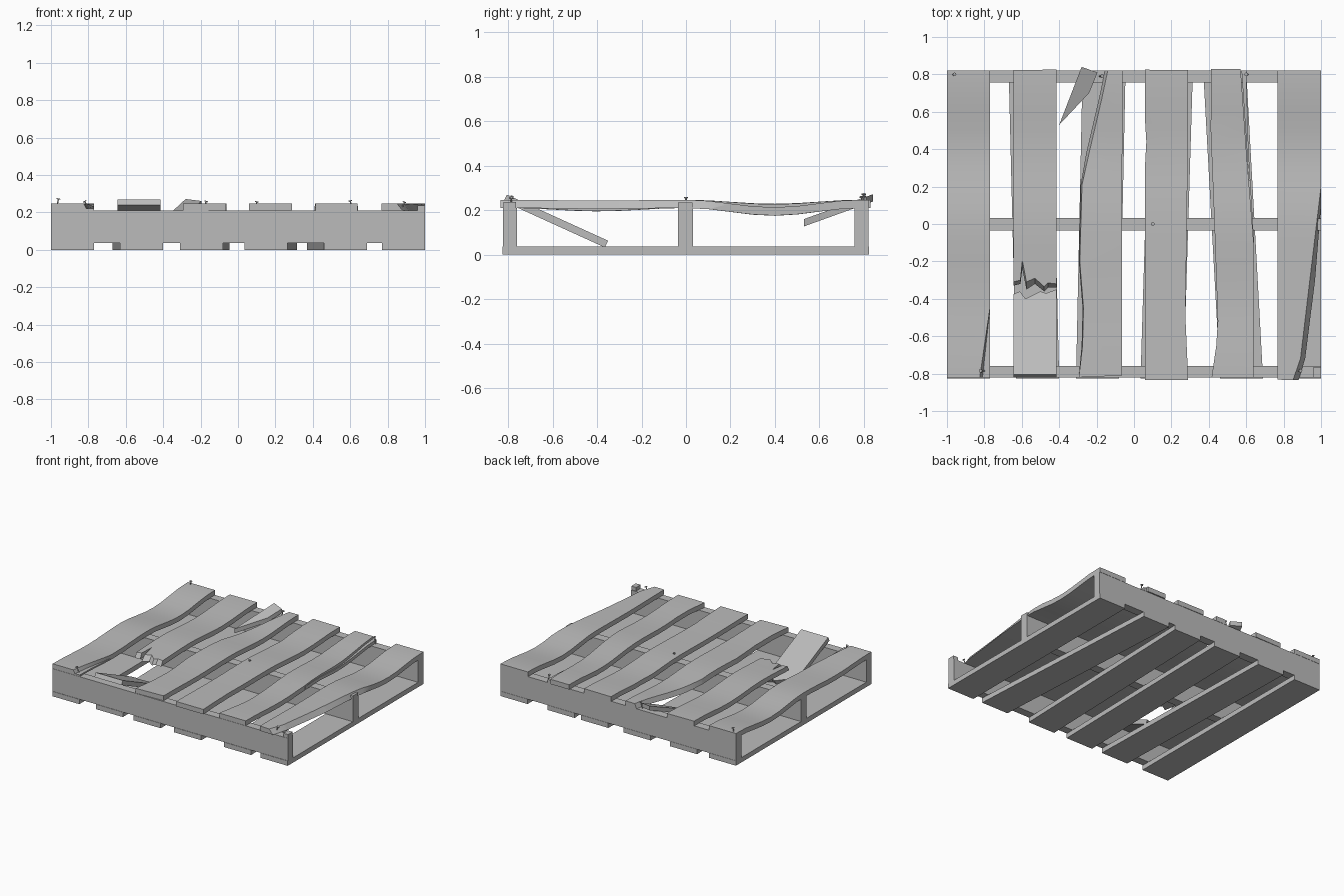
import bpy, bmesh, math
from mathutils import Matrix, Vector

cube = bpy.data.objects.get("Cube")
if cube:
    bpy.data.objects.remove(cube, do_unlink=True)

GREY = (0.5, 0.5, 0.5, 1)
wood = bpy.data.materials.new("weathered_grey")
wood.use_nodes = True
wood.diffuse_color = GREY
wood.node_tree.nodes["Principled BSDF"].inputs["Base Color"].default_value = GREY

BASE, TOP, THICK = 0.21, 0.247, 0.037
BACK, FRONT = 0.822, -0.825


def finish(name, bm):
    bmesh.ops.recalc_face_normals(bm, faces=bm.faces)
    mesh = bpy.data.meshes.new(name)
    bm.to_mesh(mesh)
    bm.free()
    mesh.materials.append(wood)
    obj = bpy.data.objects.new(name, mesh)
    bpy.context.collection.objects.link(obj)
    bpy.ops.object.select_all(action='DESELECT')
    obj.select_set(True)
    bpy.context.view_layer.objects.active = obj
    bpy.ops.object.shade_smooth_by_angle(angle=math.radians(30))
    return obj


def plank(name, outline, under=None, low=BASE, high=TOP, sag=(0, 0), slope=None):
    """Prism between two outlines; sag = (front dip, back dip), slope = (y0, z per y)."""
    under = under or outline
    bm = bmesh.new()
    t = [bm.verts.new((x, y, high)) for x, y in outline]
    b = [bm.verts.new((x, y, low)) for x, y in under]
    bm.faces.new(t)
    bm.faces.new(b[::-1])
    n = len(t)
    for i in range(n):
        j = (i + 1) % n
        bm.faces.new((t[i], b[i], b[j], t[j]))
    if any(sag):
        for k in range(-8, 9):
            geom = bm.verts[:] + bm.edges[:] + bm.faces[:]
            bmesh.ops.bisect_plane(bm, geom=geom, plane_co=(0, k * 0.1, 0), plane_no=(0, 1, 0))
    for v in bm.verts:
        y = v.co.y
        if abs(y) < 0.79:
            v.co.z -= sag[y > 0] * math.sin(math.pi * abs(y) / 0.79) ** 2
        if slope:
            v.co.z += (y - slope[0]) * slope[1]
    return finish(name, bm)


def box(name, x0, x1, y0, y1, z0, z1):
    return plank(name, [(x0, y0), (x1, y0), (x1, y1), (x0, y1)], low=z0, high=z1)


# Three upright stringers
for label, y0, y1 in (("front", -0.822, -0.76), ("middle", -0.035, 0.032), ("back", 0.757, 0.82)):
    box(label + "_stringer", -1, 1, y0, y1, 0.036, BASE)

# Bottom boards, some nailed on askew: front left edge, back left edge
for i, (f, b) in enumerate(((-1, -1), (-0.63, -0.67), (-0.31, -0.275), (0.035, 0.085),
                            (0.46, 0.37), (0.77, 0.77))):
    w = 0.23
    plank(f"bottom_board_{i + 1}", [(f, FRONT), (f + w, FRONT), (b + w, BACK), (b, BACK)],
          low=0, high=0.037)

# Top board with a split front corner
plank("top_board_1",
      [(-1, -0.82), (-0.825, -0.82), (-0.77, -0.45), (-0.77, BACK), (-1, BACK)],
      [(-1, -0.82), (-0.805, -0.82), (-0.77, -0.45), (-0.77, BACK), (-1, BACK)],
      sag=(0.015, 0.035))
plank("split_corner_1", [(-0.81, -0.82), (-0.77, -0.82), (-0.77, -0.45)], high=0.222,
      sag=(0.015, 0))

# Snapped top board: the rear part lies flat, the front part has fallen inwards
plank("snapped_board_rear",
      [(-0.645, -0.31), (-0.607, -0.30), (-0.597, -0.195), (-0.575, -0.31), (-0.53, -0.29),
       (-0.48, -0.335), (-0.46, -0.315), (-0.415, -0.32), (-0.415, 0.826), (-0.645, BACK)],
      [(-0.645, -0.33), (-0.607, -0.32), (-0.597, -0.24), (-0.575, -0.35), (-0.53, -0.32),
       (-0.48, -0.36), (-0.46, -0.34), (-0.415, -0.34), (-0.415, 0.826), (-0.645, BACK)],
      sag=(0.012, 0.02))
plank("snapped_board_front",
      [(-0.645, -0.805), (-0.415, -0.805), (-0.415, -0.35), (-0.47, -0.37), (-0.5, -0.36),
       (-0.58, -0.40), (-0.61, -0.36), (-0.645, -0.375)],
      [(-0.645, -0.82), (-0.415, -0.82), (-0.415, -0.365), (-0.47, -0.385), (-0.5, -0.375),
       (-0.58, -0.415), (-0.61, -0.375), (-0.645, -0.39)],
      low=0.235, high=0.272, slope=(-0.81, -0.455))

# Top board with its rear corner torn off, and the loose shard
plank("torn_board",
      [(-0.295, -0.82), (-0.065, -0.81), (-0.062, BACK), (-0.14, BACK), (-0.17, 0.68),
       (-0.24, 0.38), (-0.278, 0.21), (-0.29, -0.2), (-0.27, -0.45), (-0.275, -0.65)],
      [(-0.295, -0.82), (-0.065, -0.81), (-0.062, BACK), (-0.155, BACK), (-0.185, 0.68),
       (-0.255, 0.38), (-0.285, 0.21), (-0.295, -0.2), (-0.275, -0.45), (-0.28, -0.65)],
      sag=(0.006, 0.02))
plank("torn_shard", [(-0.40, 0.53), (-0.24, 0.70), (-0.195, 0.81), (-0.28, 0.84)],
      low=0.235, high=0.268, slope=(0.83, 0.36))

# Nearly whole top board with a small chipped side
plank("chipped_board",
      [(0.06, -0.835), (0.29, -0.835), (0.275, -0.5), (0.285, 0.2), (0.29, BACK),
       (0.06, 0.825), (0.06, 0.54), (0.066, 0.44), (0.06, 0.33)],
      sag=(0.004, 0.018))

# Warped top board with a thin split along its rear side
plank("warped_board",
      [(0.415, -0.82), (0.64, -0.82), (0.64, -0.1), (0.60, 0.4), (0.57, 0.83),
       (0.412, 0.83), (0.41, 0.5), (0.43, 0.0), (0.448, -0.52), (0.44, -0.65)],
      sag=(0.014, 0.02))
plank("warped_board_split", [(0.635, -0.1), (0.642, -0.1), (0.612, 0.4), (0.60, BACK),
                             (0.575, BACK), (0.603, 0.4)], high=0.235, sag=(0, 0.028))

# Outer top board split along a long diagonal
plank("split_board",
      [(0.768, -0.832), (0.85, -0.835), (0.89, -0.72), (0.94, -0.3), (1, 0.2), (1, BACK),
       (0.768, BACK)],
      [(0.768, -0.832), (0.88, -0.835), (0.915, -0.72), (0.968, -0.3), (1, 0.1), (1, BACK),
       (0.768, BACK)],
      sag=(0.004, 0.034))
box("corner_remnant", 0.96, 1, -0.82, -0.765, BASE, 0.238)
box("middle_remnant", 0.98, 1, -0.035, 0.03, BASE, 0.235)

# Nails working loose
for i, (x, y, rise, lean) in enumerate(((-0.96, 0.80, 0.025, 0.2), (-0.82, -0.785, 0.012, -0.5),
                                        (-0.17, 0.79, 0.012, 0.3), (0.10, 0.0, 0.01, 0.1),
                                        (0.60, 0.80, 0.015, -0.2), (0.89, -0.785, 0.008, 0.4))):
    bm = bmesh.new()
    for r, depth, z in ((0.0035, 0.05, -0.025), (0.01, 0.005, 0)):
        bmesh.ops.create_cone(bm, cap_ends=True, segments=8, radius1=r, radius2=r, depth=depth,
                              matrix=Matrix.Translation((0, 0, z)))
    place = Matrix.Translation(Vector((x, y, TOP + rise))) @ Matrix.Rotation(lean, 4, 'Y')
    bmesh.ops.transform(bm, matrix=place, verts=bm.verts)
    finish(f"nail_{i + 1}", bm)
